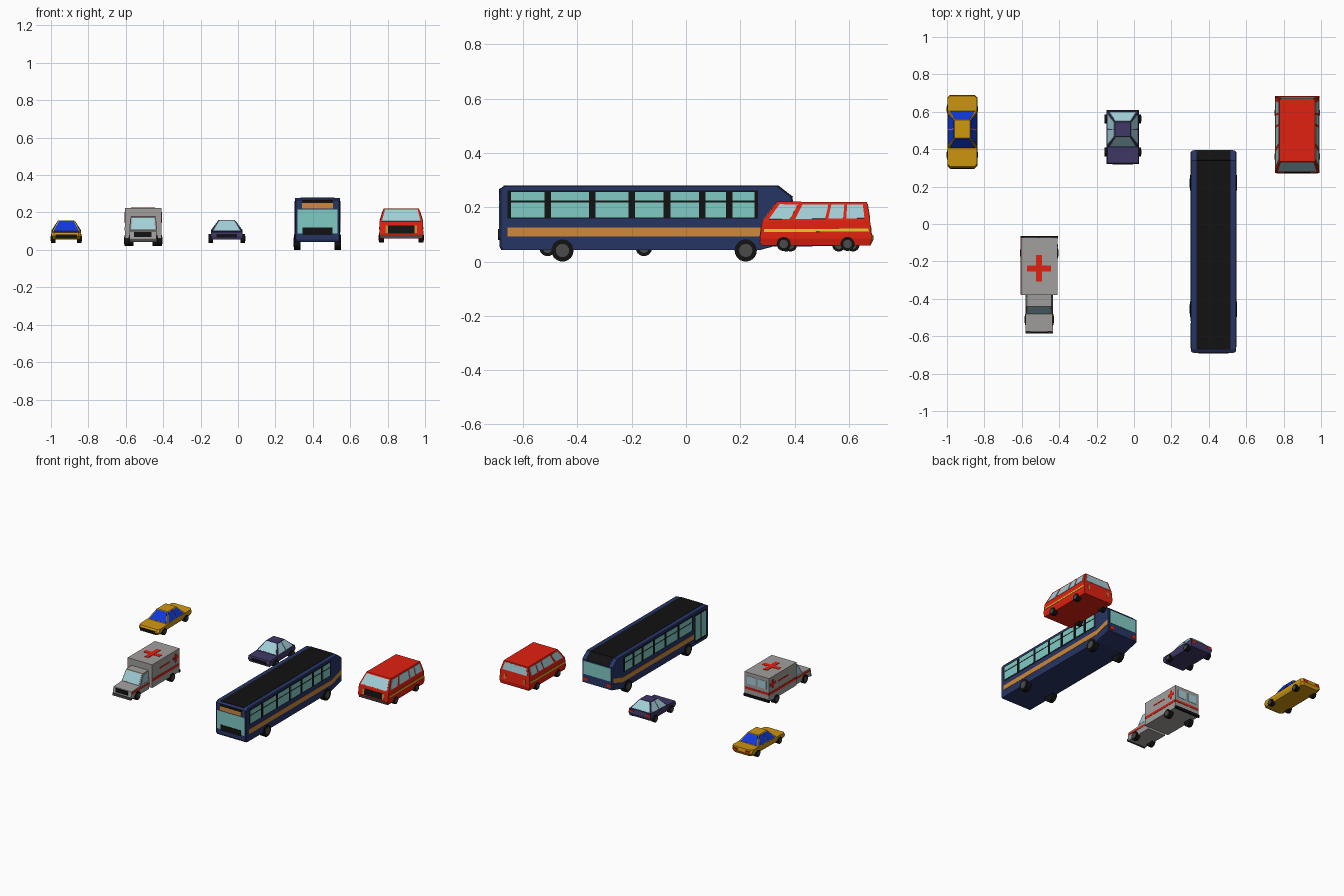
import bpy, bmesh
from mathutils import Vector

if "Cube" in bpy.data.objects:
    bpy.data.objects.remove(bpy.data.objects["Cube"])

COLORS = dict(navy=(.02, .035, .13), black=(.006, .006, .006), teal=(.22, .6, .56), orange=(.62, .25, .04),
              red=(.75, .015, .005), glass=(.36, .62, .68), yellow=(.62, .31, .005), blue=(.005, .04, .7),
              purple=(.05, .04, .13), lime=(.75, .6, .03), grey=(.36, .35, .34), dark=(.07, .07, .07))
MATS = {}
for n, c in COLORS.items():
    MATS[n] = bpy.data.materials.new(n)
    MATS[n].diffuse_color = (*c, 1)


def finish(bm, name, mat):
    bmesh.ops.recalc_face_normals(bm, faces=bm.faces[:])
    me = bpy.data.meshes.new(name)
    bm.to_mesh(me)
    bm.free()
    me.materials.append(MATS[mat])
    ob = bpy.data.objects.new(name, me)
    bpy.context.collection.objects.link(ob)
    return ob


def corners(cx, ring):
    y0, z0, y1, z1, hw = ring
    return [Vector(p) for p in ((cx - hw, y0, z0), (cx + hw, y0, z0), (cx + hw, y1, z1), (cx - hw, y1, z1))]


def stack(name, cx, rings, mat, chamfer=0):
    """Loft through level rings (front y, front z, back y, back z, half width)."""
    bm = bmesh.new()
    loops = []
    for r in rings:
        pts = corners(cx, r)
        if chamfer:
            cut = []
            for i, p in enumerate(pts):
                for q in (pts[i - 1], pts[(i + 1) % 4]):
                    cut.append(p + (q - p).normalized() * chamfer)
            pts = cut
        loops.append([bm.verts.new(p) for p in pts])
    for a, b in zip(loops, loops[1:]):
        for i in range(len(a)):
            j = (i + 1) % len(a)
            bm.faces.new((a[i], a[j], b[j], b[i]))
    bm.faces.new(loops[0][::-1])
    bm.faces.new(loops[-1])
    return finish(bm, name, mat)


def slab(name, pts, mat, t=.002):
    """Thin plate centred on a flat outline."""
    pts = [Vector(p) for p in pts]
    n = (pts[1] - pts[0]).cross(pts[2] - pts[0]).normalized() * t
    bm = bmesh.new()
    a = [bm.verts.new(p + n) for p in pts]
    b = [bm.verts.new(p - n) for p in pts]
    bm.faces.new(a)
    bm.faces.new(b[::-1])
    for i in range(len(a)):
        j = (i + 1) % len(a)
        bm.faces.new((a[i], b[i], b[j], a[j]))
    return finish(bm, name, mat)


FRONT, RIGHT, BACK, LEFT = range(4)


def panel(name, cx, lo, hi, edge, u0, u1, v0, v1, mat, t=.002):
    """Plate on one side of a ring pair; u runs front to back on the sides."""
    A, B, e, f = corners(cx, lo), corners(cx, hi), edge, (edge + 1) % 4
    if edge == LEFT:
        e, f = f, e
    P = lambda u, v: A[e].lerp(A[f], u).lerp(B[e].lerp(B[f], u), v)
    slab(name, [P(u0, v0), P(u1, v0), P(u1, v1), P(u0, v1)], mat, t)


def side_plate(name, cx, hw, y0, y1, z0, z1, mat, sides=(1, -1), t=.002):
    for s in sides:
        x = cx + s * hw
        slab(name, [(x, y0, z0), (x, y1, z0), (x, y1, z1), (x, y0, z1)], mat, t)


def end_plate(name, x0, x1, y, z0, z1, mat, t=.002):
    slab(name, [(x0, y, z0), (x1, y, z0), (x1, y, z1), (x0, y, z1)], mat, t)


def wheels(name, cx, outer, ys, z, r, width=.03):
    for y in ys:
        for s in (1, -1):
            for part, rad, w, x, mat in (("tyre", r, width, outer - width / 2, "black"),
                                         ("hub", r * .6, .004, outer, "dark")):
                bpy.ops.mesh.primitive_cylinder_add(vertices=18, radius=rad, depth=w,
                                                    location=(cx + s * x, y, z), rotation=(0, 1.570796, 0))
                bpy.context.object.name = f"{name}_{part}"
                bpy.context.object.data.materials.append(MATS[mat])


def cabin(name, cx, lo, hi, body, glass):
    """Tapered car cabin with glass on four sides and two windows per side."""
    stack(name + "_cabin", cx, [lo, hi], body)
    for e, part in ((FRONT, "windscreen"), (BACK, "rear_window")):
        panel(f"{name}_{part}", cx, lo, hi, e, .06, .94, .06, .94, glass)
    for e in (RIGHT, LEFT):
        panel(name + "_front_side_window", cx, lo, hi, e, .06, .48, .06, .92, glass)
        panel(name + "_rear_side_window", cx, lo, hi, e, .52, .94, .06, .92, glass)


def tail_lights(name, cx, hw, w, y, z0, z1):
    for s in (1, -1):
        end_plate(name + "_tail_light", cx + s * hw, cx + s * (hw - w), y, z0, z1, "red")


# Yellow saloon
cx = -.918
stack("saloon_body", cx, [(.305, .055, .68, .06, .07), (.295, .075, .69, .08, .08),
                          (.308, .094, .685, .106, .079)], "yellow", .014)
cabin("saloon", cx, (.405, .096, .605, .102, .078), (.46, .158, .555, .158, .042), "yellow", "blue")
end_plate("saloon_grille", cx - .058, cx + .058, .297, .062, .082, "black", .004)
tail_lights("saloon", cx, .062, .03, .689, .082, .097)
wheels("saloon", cx, .082, (.37, .615), .061, .024, .024)

# Small purple hatchback
cx = -.06
stack("hatchback_body", cx, [(.325, .055, .602, .058, .08), (.32, .075, .61, .08, .086),
                             (.325, .096, .605, .108, .083)], "purple")
cabin("hatchback", cx, (.412, .1, .6, .106, .082), (.468, .16, .545, .16, .042), "purple", "glass")
end_plate("hatchback_grille", cx - .055, cx + .055, .321, .066, .084, "black", .004)
tail_lights("hatchback", cx, .08, .03, .608, .085, .1)
wheels("hatchback", cx, .097, (.385, .5625), .061, .024, .024)

# Red van
cx = .873
low, belt, roof = (.272, .085, .684, .085, .118), (.28, .148, .678, .153, .116), (.335, .221, .667, .219, .095)
stack("van_body", cx, [(.277, .06, .68, .06, .112), low, belt, roof], "red")
panel("van_windscreen", cx, belt, roof, FRONT, .05, .95, .06, .9, "glass")
panel("van_rear_window", cx, belt, roof, BACK, .07, .93, .1, .88, "glass")
for e in (RIGHT, LEFT):
    for u0, u1 in ((.05, .25), (.3, .58), (.61, .75), (.78, .95)):
        panel("van_side_window", cx, belt, roof, e, u0, u1, .1, .86, "glass")
    panel("van_side_stripe", cx, low, belt, e, .03, .98, .38, .54, "lime")
panel("van_grille", cx, low, belt, FRONT, .2, .8, .05, .72, "black")
for u in (.14, .8):
    panel("van_headlight", cx, low, belt, FRONT, u, u + .06, .1, .7, "orange")
    panel("van_tail_light", cx, low, belt, BACK, u, u + .06, .2, .7, "orange")
end_plate("van_front_bumper", cx - .11, cx + .11, .273, .066, .08, "dark", .004)
wheels("van", cx, .12, (.36, .595), .065, .026, .028)

# Bus body and roof panel
cx, hw = .425, .12
stack("bus_body", cx, [(-.68, .042, .27, .042, hw), (-.687, .055, .393, .075, hw),
                       (-.687, .268, .393, .237, hw), (-.67, .278, .34, .278, hw)], "navy", .006)
slab("bus_roof_panel", [(cx + s * .09, y, .278) for s, y in ((-1, -.672), (1, -.672), (1, .34), (-1, .34))], "black")
slab("bus_rear_slope_panel", [(cx - .09, .34, .278), (cx + .09, .34, .278),
                              (cx + .09, .393, .237), (cx - .09, .393, .237)], "black")
# Bus ends
end_plate("bus_windscreen", cx - .108, cx + .108, -.687, .088, .217, "teal")
end_plate("bus_sign", cx - .083, cx + .083, -.687, .222, .25, "orange")
end_plate("bus_brow", cx - .083, cx + .083, -.687, .25, .267, "black")
end_plate("bus_grille", cx - .08, cx + .08, -.687, .08, .12, "black", .005)
end_plate("bus_rear_window", cx - .105, cx + .105, .393, .135, .228, "teal")
tail_lights("bus", cx, .105, .03, .393, .09, .112)
# Bus side windows, stripe and door
edges = [-.657, -.51, -.345, -.2, -.07, .06, .16, .265]
for s in (1, -1):
    first = 0 if s == 1 else 1
    side_plate("bus_window_band", cx, hw, edges[first], .265, .158, .262, "black", (s,))
    for a, b in zip(edges[first:], edges[first + 1:]):
        for z0, z1 in ((.163, .218), (.225, .256)):
            side_plate("bus_window", cx, hw, a + .012, b - .012, z0, z1, "teal", (s,), .0035)
    x = cx + s * hw
    slab("bus_stripe", [(x, -.657 if s == 1 else -.52, .092), (x, .28, .092), (x, .385, .125),
                        (x, .385, .157), (x, .28, .125), (x, -.657 if s == 1 else -.52, .125)], "orange")
side_plate("bus_door", cx, hw, -.665, -.53, .06, .258, "black", (-1,))
for y in (-.657, -.592):
    side_plate("bus_door_pane", cx, hw, y, y + .052, .075, .248, "teal", (-1,), .0035)
wheels("bus", cx, .125, (-.455, .22), .041, .041, .035)

# Ambulance box and cab
cx = -.507
stack("ambulance_box", cx, [(-.38, .06, -.072, .06, .097), (-.38, .225, -.072, .225, .097)], "grey")
stack("ambulance_hood", cx, [(-.575, .045, -.378, .045, .07), (-.58, .06, -.378, .06, .072),
                             (-.575, .1, -.378, .112, .072)], "grey")
lo, hi = (-.482, .105, -.378, .11, .072), (-.44, .176, -.378, .178, .066)
stack("ambulance_cab", cx, [lo, hi], "grey")
panel("ambulance_windscreen", cx, lo, hi, FRONT, .06, .94, .08, .92, "glass")
for e in (RIGHT, LEFT):
    panel("ambulance_cab_window", cx, lo, hi, e, .14, .85, .1, .85, "glass")
end_plate("ambulance_grille", cx - .05, cx + .045, -.579, .068, .096, "black", .003)
end_plate("ambulance_front_bumper", cx - .073, cx + .073, -.58, .042, .058, "dark", .006)
end_plate("ambulance_rear_bumper", cx - .1, cx + .1, -.071, .055, .072, "black", .007)
for s in (1, -1):
    end_plate("ambulance_rear_door_window", cx + s * .01, cx + s * .075, -.072, .145, .2, "glass")
end_plate("ambulance_rear_stripe", cx - .095, cx + .095, -.072, .105, .12, "red")
# Ambulance markings
side_plate("ambulance_box_stripe", cx, .097, -.378, -.074, .105, .122, "red")
side_plate("ambulance_cab_stripe", cx, .072, -.57, -.38, .082, .094, "red")
side_plate("ambulance_side_dash", cx, .097, -.29, -.18, .165, .174, "red")
side_plate("ambulance_side_cross", cx, .097, -.145, -.085, .165, .183, "red")
side_plate("ambulance_side_cross", cx, .097, -.124, -.106, .145, .203, "red", t=.0025)
for a, b, t in ((.064, .016, .002), (.016, .07, .0025)):
    slab("ambulance_roof_cross", [(cx + i * a, -.237 + j * b, .225)
                                  for i, j in ((-1, -1), (1, -1), (1, 1), (-1, 1))], "red", t)
wheels("ambulance_front", cx, .077, (-.51,), .05, .03, .026)
wheels("ambulance_rear", cx, .1, (-.155,), .05, .03, .03)

for m in bpy.data.materials:
    if m.users and not m.is_grease_pencil:
        m.use_nodes = True
        m.node_tree.nodes["Principled BSDF"].inputs["Base Color"].default_value = m.diffuse_color
